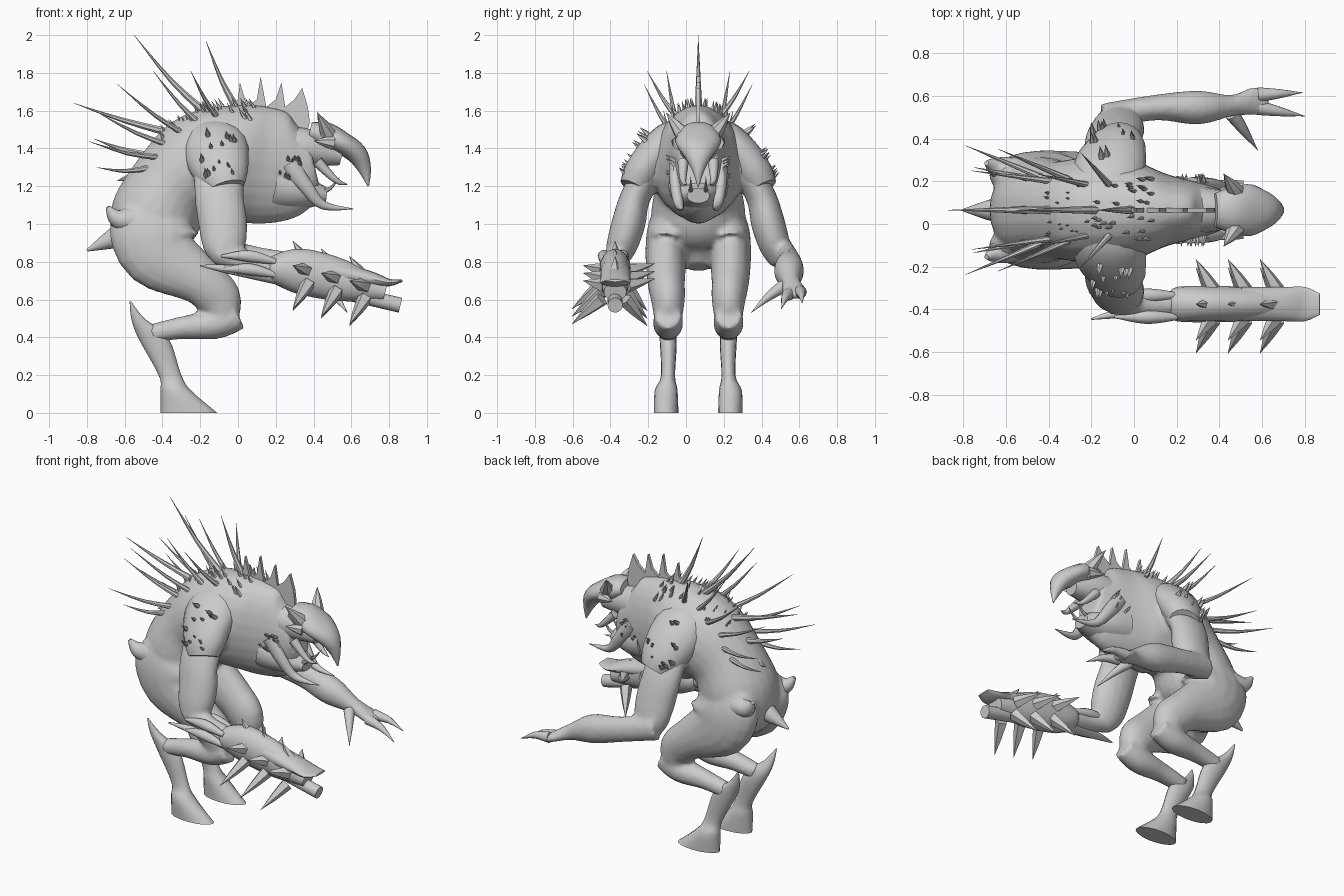
import bpy, bmesh, math, random
from mathutils import Vector

old_cube = bpy.data.objects.get("Cube")
if old_cube:
    bpy.data.objects.remove(old_cube)
random.seed(4)
MID = .065  # symmetry plane; every y below is an offset from it
CLUB_Y = -.44
GREY = (.6, .6, .6, 1)

hide = bpy.data.materials.new("grey_hide")
hide.use_nodes = True
hide.diffuse_color = GREY
hide.node_tree.nodes["Principled BSDF"].inputs["Base Color"].default_value = GREY


def ring(x, z, side, depth=None, y=0):
    """One elliptical cross-section: its centre and its two radii."""
    return Vector((x, y, z, side, depth or side))


def smooth_path(rings, steps):
    path = []
    for i in range(len(rings) - 1):
        before, start = rings[max(i - 1, 0)], rings[i]
        end, after = rings[i + 1], rings[min(i + 2, len(rings) - 1)]
        leave, arrive = (end - before) / 2, (after - start) / 2
        for k in range(steps):
            t = k / steps
            ease = t * t * (3 - 2 * t)
            path.append(start.lerp(end, ease) + leave * t * (1 - t) ** 2 - arrive * t * t * (1 - t))
    return path + [rings[-1]]


def loft(bm, rings, sides=16, steps=4, level=False):
    """Skin a smooth path of rings; level keeps each ring horizontal."""
    path = smooth_path(rings, steps)
    loops = []
    for i, section in enumerate(path):
        behind, ahead = path[max(i - 1, 0)], path[min(i + 1, len(path) - 1)]
        along = Vector((0, 0, -1)) if level else Vector((ahead - behind)[:3]).normalized()
        guide = Vector((0, 1, 0)) if abs(along.y) < .9 else Vector((1, 0, 0))
        across = (guide - along * guide.dot(along)).normalized()
        outward = across.cross(along)
        centre = Vector(section[:3]) + Vector((0, MID, 0))
        loop = []
        for k in range(sides):
            angle = math.tau * k / sides
            loop.append(bm.verts.new(centre + across * math.cos(angle) * max(section[3], .001)
                                     + outward * math.sin(angle) * max(section[4], .001)))
        loops.append(loop)
    for near, far in zip(loops, loops[1:]):
        for k in range(sides):
            following = (k + 1) % sides
            bm.faces.new((near[k], near[following], far[following], far[k]))
    bm.faces.new(loops[0])
    bm.faces.new(loops[-1])


def mirrored_loft(bm, rings, **options):
    for side in (1, -1):
        loft(bm, [Vector((r[0], r[1] * side, *r[2:])) for r in rings], **options)


def spike(bm, base, tip, radius, bend=0, sides=7):
    base, tip = Vector(base), Vector(tip)
    middle = base.lerp(tip, .5) + Vector((0, 0, bend))
    loft(bm, [Vector((*base, radius, radius)), Vector((*middle, radius * .6, radius * .6)),
              Vector((*tip, 0, 0))], sides=sides, steps=3)


def finish(name, bm, fuse_size=0):
    bmesh.ops.recalc_face_normals(bm, faces=bm.faces)
    mesh = bpy.data.meshes.new(name)
    bm.to_mesh(mesh)
    bm.free()
    mesh.materials.append(hide)
    part = bpy.data.objects.new(name, mesh)
    bpy.context.collection.objects.link(part)
    bpy.ops.object.select_all(action='DESELECT')
    part.select_set(True)
    bpy.context.view_layer.objects.active = part
    if fuse_size:
        fuse = part.modifiers.new("fuse", 'REMESH')
        fuse.mode, fuse.voxel_size, fuse.use_smooth_shade = 'VOXEL', fuse_size, True
        soften = part.modifiers.new("soften", 'SMOOTH')
        soften.iterations = 5
    else:
        bpy.ops.object.shade_smooth_by_angle(angle=math.radians(45))


# Torso, from crotch over the hunched back to the neck
bm = bmesh.new()
loft(bm, [ring(x=-.45, z=.77, side=.06), ring(x=-.48, z=.88, side=.2, depth=.18),
          ring(x=-.44, z=1.03, side=.25, depth=.24), ring(x=-.35, z=1.2, side=.23),
          ring(x=-.2, z=1.3, side=.25, depth=.29), ring(x=0, z=1.32, side=.23, depth=.31),
          ring(x=.15, z=1.31, side=.17, depth=.31), ring(x=.3, z=1.31, side=.13, depth=.27),
          ring(x=.4, z=1.33, side=.1, depth=.15)], sides=24)
# Thighs with broad buttocks, and shanks
mirrored_loft(bm, [ring(x=-.41, y=.15, z=1.08, side=.08, depth=.16), ring(x=-.44, y=.16, z=.97, side=.11, depth=.24),
                   ring(x=-.41, y=.17, z=.84, side=.11, depth=.2), ring(x=-.2, y=.17, z=.7, side=.1, depth=.13),
                   ring(x=-.1, y=.16, z=.6, side=.09, depth=.12), ring(x=-.07, y=.16, z=.47, side=.07)])
mirrored_loft(bm, [ring(x=0, y=.16, z=.52, side=.07, depth=.08), ring(x=-.12, y=.16, z=.47, side=.08),
                   ring(x=-.3, y=.16, z=.45, side=.06), ring(x=-.46, y=.16, z=.42, side=.05)])
# Upper arms
mirrored_loft(bm, [ring(x=-.1, y=.22, z=1.35, side=.08, depth=.14), ring(x=-.1, y=.33, z=1.15, side=.08, depth=.13),
                   ring(x=-.08, y=.37, z=1, side=.09, depth=.13), ring(x=-.07, y=.41, z=.87, side=.08, depth=.11),
                   ring(x=-.05, y=.44, z=.79, side=.05)])
# Right forearm and fist
loft(bm, [ring(x=-.1, y=-.42, z=.85, side=.07), ring(x=.05, y=CLUB_Y, z=.8, side=.06),
          ring(x=.2, y=CLUB_Y, z=.76, side=.06)])
# Left forearm and open palm
loft(bm, [ring(x=-.14, y=.44, z=.86, side=.06, depth=.08), ring(x=.1, y=.48, z=.8, side=.06, depth=.08),
          ring(x=.3, y=.48, z=.75, side=.08, depth=.09), ring(x=.46, y=.49, z=.69, side=.05),
          ring(x=.57, y=.51, z=.64, side=.07, depth=.03), ring(x=.63, y=.51, z=.62, side=.05, depth=.02)])
finish("body", bm, fuse_size=.014)

# Lower legs with a hock spur and a hoof
bm = bmesh.new()
mirrored_loft(bm, [ring(x=-.57, y=.2, z=.59, side=.004), ring(x=-.53, y=.18, z=.5, side=.025, depth=.035),
                   ring(x=-.45, y=.16, z=.4, side=.045, depth=.08), ring(x=-.36, y=.16, z=.2, side=.037, depth=.06),
                   ring(x=-.33, y=.17, z=.12, side=.06, depth=.08), ring(x=-.26, y=.17, z=0, side=.065, depth=.15)],
              level=True)
finish("lower_legs", bm)

# Shoulder pads sloping down to the upper arm
bm = bmesh.new()
mirrored_loft(bm, [ring(x=-.12, y=.06, z=1.51, side=.06, depth=.1), ring(x=-.12, y=.14, z=1.45, side=.1, depth=.16),
                   ring(x=-.11, y=.22, z=1.36, side=.11, depth=.17), ring(x=-.08, y=.3, z=1.26, side=.1, depth=.14),
                   ring(x=-.06, y=.34, z=1.19, side=.08, depth=.1)])
finish("shoulder_pads", bm)

# Small thorns on the shoulders, upper back and cheeks
bm = bmesh.new()
for side in (-1, 1):
    for i in range(14):
        x, z = random.uniform(-.2, 0), random.uniform(1.22, 1.48)
        y = .41 - (z - 1.2) * .5
        spike(bm, (x, side * (y - .03), z), (x - .01, side * (y + .03), z + .05), radius=.018, sides=5)
    for i in range(24):
        x, y = random.uniform(-.4, .1), random.uniform(.02, .15)
        z = 1.6 - y * y * 3 - max(0, -.12 - x) * .55
        spike(bm, (x, side * y, z), (x - .04, side * (y + .01), z + .07), radius=.013, sides=5)
    for i in range(8):
        x, z = random.uniform(.22, .33), random.uniform(1.22, 1.34)
        spike(bm, (x, side * .12, z), (x, side * .17, z + .03), radius=.015, sides=5)
finish("thorns", bm)

# Long quills: a fan on each side, alternately steep and splayed, then the centre row
bm = bmesh.new()
QUILLS = 6
for side in (-1, 1):
    for i in range(QUILLS):
        t = i / (QUILLS - 1)
        base = Vector((-.1, side * .1, 1.55)).lerp(Vector((-.45, side * .14, 1.3)), t)
        angle = math.radians(120 + 60 * t)
        reach = .3 + .2 * math.sin(math.pi * t)
        spread = side * (.06 if i % 2 else .17)
        tip = base + Vector((reach * math.cos(angle), spread, reach * math.sin(angle)))
        spike(bm, base, tip, radius=.018, bend=-.02)
spike(bm, base=(-.15, 0, 1.57), tip=(-.55, 0, 2), radius=.022, bend=-.03)
spike(bm, base=(0, 0, 1.6), tip=(-.17, 0, 1.97), radius=.022, bend=-.03)
spike(bm, base=(-.35, 0, 1.48), tip=(-.87, 0, 1.64), radius=.022, bend=-.01)
spike(bm, base=(-.47, 0, 1.36), tip=(-.76, 0, 1.45), radius=.022, bend=-.01)
for i in range(3):
    spike(bm, base=(-.55 - .03 * i, 0, 1.25 - .07 * i), tip=(-.64, 0, 1.23 - .07 * i), radius=.025)
finish("back_quills", bm)

# Jagged crest along the neck, its teeth leaning back
bm = bmesh.new()
outline = [(-.06, 1.5)]
for i in range(4):
    x = -.05 + .1 * i
    outline += [(x, 1.62), (x + .05, 1.66), (x + .06 + .01 * i, 1.78 - .03 * abs(i - 1))]
outline += [(.37, 1.62), (.38, 1.54), (.35, 1.42)]
blade = bm.faces.new([bm.verts.new((x, MID - .01, z)) for x, z in outline])
thick = bmesh.ops.extrude_face_region(bm, geom=[blade])["geom"]
bmesh.ops.translate(bm, vec=(0, .02, 0), verts=[v for v in thick if isinstance(v, bmesh.types.BMVert)])
finish("neck_crest", bm)

# Tail stub and hip knobs
bm = bmesh.new()
loft(bm, [ring(x=-.6, z=.95, side=.07), ring(x=-.69, z=.91, side=.045), ring(x=-.8, z=.86, side=.006)])
mirrored_loft(bm, [ring(x=-.55, y=.17, z=1.02, side=.08), ring(x=-.64, y=.2, z=1.03, side=.05),
                   ring(x=-.69, y=.22, z=1.09, side=.012)])
finish("tail_and_hip_knobs", bm)

# Head: skull, beaked mask with cheek horns, lower jaw
bm = bmesh.new()
loft(bm, [ring(x=.25, z=1.41, side=.11), ring(x=.38, z=1.4, side=.1), ring(x=.55, z=1.36, side=.05)])
finish("skull", bm)
bm = bmesh.new()
loft(bm, [ring(x=.38, z=1.49, side=.08, depth=.05), ring(x=.46, z=1.47, side=.11, depth=.07),
          ring(x=.55, z=1.43, side=.12, depth=.06), ring(x=.63, z=1.37, side=.08, depth=.055),
          ring(x=.67, z=1.29, side=.035), ring(x=.69, z=1.2, side=.004)])
for side in (-1, 1):
    spike(bm, base=(.48, side * .08, 1.47), tip=(.42, side * .17, 1.59), radius=.045)
    spike(bm, base=(.5, side * .1, 1.43), tip=(.4, side * .14, 1.44), radius=.04)
finish("beak_mask", bm)
bm = bmesh.new()
loft(bm, [ring(x=.2, z=1.2, side=.16, depth=.14), ring(x=.33, z=1.17, side=.13, depth=.1),
          ring(x=.47, z=1.15, side=.06, depth=.04)])
finish("lower_jaw", bm)

# Tusks, mandibles and fangs
bm = bmesh.new()
mirrored_loft(bm, [ring(x=.27, y=.12, z=1.32, side=.035, depth=.05), ring(x=.36, y=.12, z=1.2, side=.03, depth=.04),
                   ring(x=.45, y=.1, z=1.1, side=.025), ring(x=.61, y=.08, z=1.08, side=.002)], sides=10)
mirrored_loft(bm, [ring(x=.42, y=.08, z=1.33, side=.03), ring(x=.52, y=.08, z=1.23, side=.016),
                   ring(x=.58, y=.06, z=1.21, side=.002)], sides=8)
for side in (-1, 1):
    spike(bm, base=(.44, side * .04, 1.17), tip=(.54, side * .04, 1.25), radius=.016, bend=-.02)
finish("tusks", bm)

# Clawed fingers of the open left hand
bm = bmesh.new()
spike(bm, base=(.58, .54, .64), tip=(.79, .55, .58), radius=.035, bend=.02, sides=10)
spike(bm, base=(.58, .48, .63), tip=(.8, .44, .55), radius=.035, bend=.02, sides=10)
spike(bm, base=(.46, .45, .67), tip=(.58, .28, .53), radius=.035, bend=.01, sides=10)
finish("left_fingers", bm)

# Right hand: wrist spur and gripping fingers
bm = bmesh.new()
loft(bm, [ring(x=-.2, y=-.51, z=.78, side=.004), ring(x=-.05, y=-.48, z=.76, side=.025),
          ring(x=.24, y=CLUB_Y, z=.72, side=.05)], sides=10)
for y, z in ((-.5, .83), (-.4, .83), (-.5, .76)):
    loft(bm, [ring(x=-.09, y=y, z=z, side=.006), ring(x=.06, y=y, z=z, side=.033),
              ring(x=.2, y=y, z=z - .03, side=.015)], sides=10)
finish("right_hand_grip", bm)

# Club: ragged shell with a torn upper lip, over a pole
bm = bmesh.new()
loft(bm, [ring(x=.16, y=CLUB_Y, z=.76, side=.05), ring(x=.2, y=CLUB_Y, z=.76, side=.08),
          ring(x=.33, y=CLUB_Y, z=.75, side=.085, depth=.12), ring(x=.55, y=CLUB_Y, z=.7, side=.08, depth=.11),
          ring(x=.78, y=CLUB_Y, z=.64, side=.06, depth=.05)])
loft(bm, [ring(x=.5, y=CLUB_Y, z=.75, side=.08, depth=.06), ring(x=.7, y=CLUB_Y, z=.71, side=.08, depth=.04),
          ring(x=.8, y=CLUB_Y, z=.69, side=.08, depth=.02), ring(x=.87, y=CLUB_Y, z=.7, side=.05, depth=.006)])
finish("club_shell", bm)
bm = bmesh.new()
loft(bm, [ring(x=.3, y=CLUB_Y, z=.7, side=.04), ring(x=.86, y=CLUB_Y, z=.57, side=.04)])
finish("club_pole", bm)

# Club spikes: three groups swept back around the shell
bm = bmesh.new()
for i in range(3):
    centre = Vector((.37 + .15 * i, CLUB_Y, .74 - .04 * i))
    for reach in ((-.23, -.19), (-.17, .04), (.21, .05), (.17, -.2), (0, .17)):
        offset = Vector((0, *reach))
        spike(bm, centre + offset * .3, centre + offset - Vector((.08, 0, 0)), radius=.04, sides=5)
finish("club_spikes", bm)
